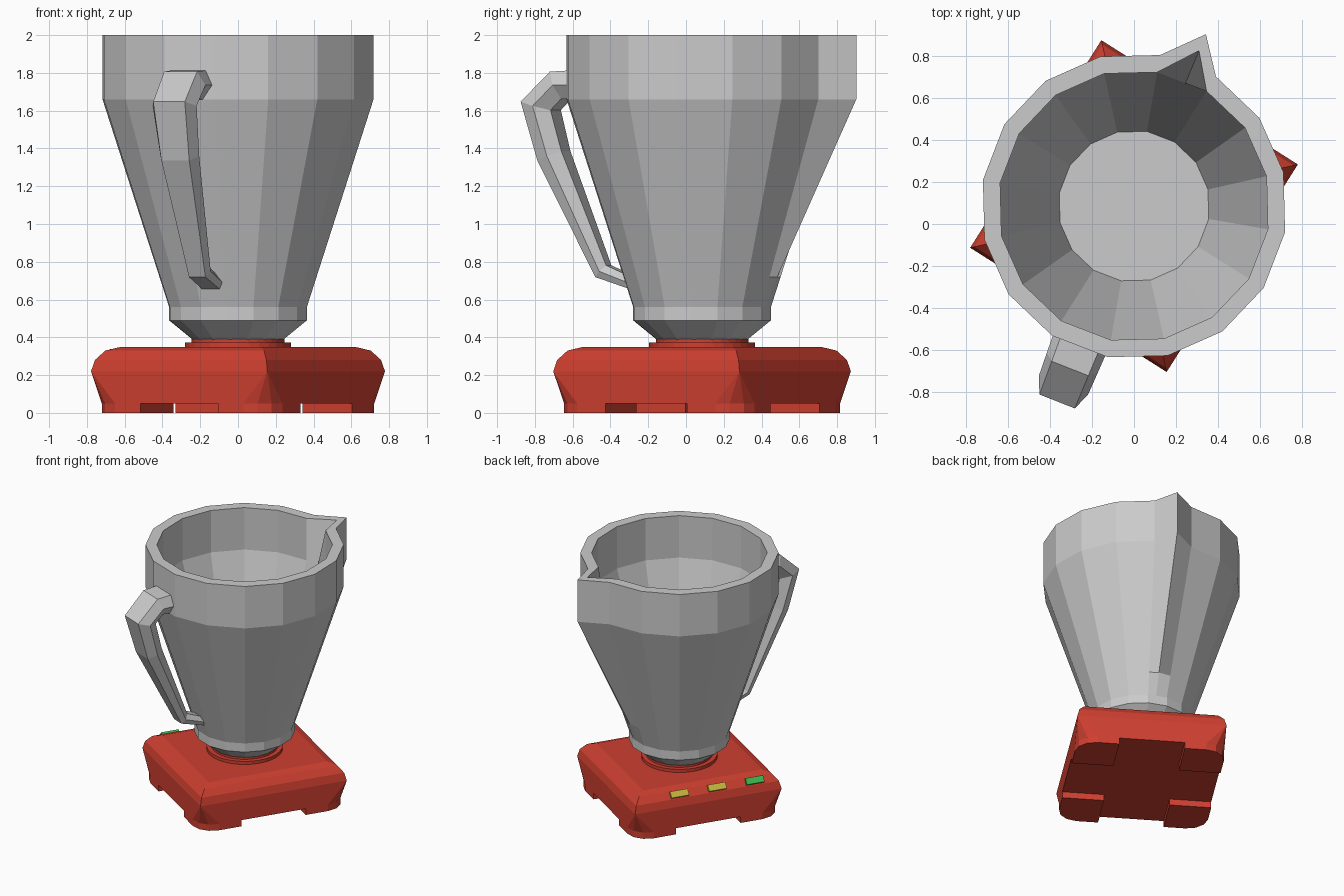
import bpy, bmesh
from math import cos, sin, radians, pi
from mathutils import Matrix, Vector

if "Cube" in bpy.data.objects:
    bpy.data.objects.remove(bpy.data.objects["Cube"])

CY = 0.085                    # shared axis of jug and base
TURN = radians(-32.3)         # the base is turned on its axis
PLACE = Matrix.Translation((0, CY, 0)) @ Matrix.Rotation(TURN, 4, 'Z')


def material(name, rgb):
    m = bpy.data.materials.new(name)
    m.diffuse_color = (*rgb, 1)
    m.use_nodes = True
    m.node_tree.nodes["Principled BSDF"].inputs["Base Color"].default_value = m.diffuse_color
    return m


RED = material("red", (0.62, 0.05, 0.03))
YELLOW = material("yellow", (0.6, 0.5, 0.05))
GREEN = material("green", (0.05, 0.5, 0.08))


def finish(bm, name, mat=None, matrix=None):
    bmesh.ops.remove_doubles(bm, verts=bm.verts, dist=1e-4)
    bmesh.ops.recalc_face_normals(bm, faces=bm.faces)
    me = bpy.data.meshes.new(name)
    bm.to_mesh(me)
    bm.free()
    if mat:
        me.materials.append(mat)
    ob = bpy.data.objects.new(name, me)
    if matrix:
        ob.matrix_world = matrix
    bpy.context.collection.objects.link(ob)
    return ob


def loft(name, rings, mat=None, matrix=None):
    """Skin equal-length point rings and cap both ends."""
    bm = bmesh.new()
    loops = [[bm.verts.new(p) for p in ring] for ring in rings]
    n = len(loops[0])
    for a, b in zip(loops, loops[1:]):
        for i in range(n):
            j = (i + 1) % n
            bm.faces.new((a[i], a[j], b[j], b[i]))
    bm.faces.new(loops[0][::-1])
    bm.faces.new(loops[-1])
    return finish(bm, name, mat, matrix)


def circle(r, z, n):
    return [(r * cos(2 * pi * i / n), r * sin(2 * pi * i / n), z) for i in range(n)]


# Jug: sixteen sides plus one extra column for the pouring spout
def jug_ring(r, z, spout=None):
    if spout is None:
        spout = r * cos(pi / 16)
    cols = [(12.7 + 22.5 * k, r) for k in range(16)]
    cols.insert(3, (67.3, spout))
    return [(q * cos(radians(a)), q * sin(radians(a)), z) for a, q in cols]


loft("jug", [
    jug_ring(0.24, 0.385), jug_ring(0.37, 0.49), jug_ring(0.37, 0.56),
    jug_ring(0.422, 0.72, 0.432), jug_ring(0.728, 1.66, 0.885), jug_ring(0.728, 2.0, 0.885),
    jug_ring(0.645, 2.0, 0.80), jug_ring(0.645, 1.66), jug_ring(0.36, 0.75),
], matrix=Matrix.Translation((0, CY, 0)))


# Handle: tapering six-sided bar swept along a bent path (distance, z, width, thickness)
path = [(0.67, 1.735, 0.27, 0.16), (0.80, 1.735, 0.26, 0.155), (0.915, 1.625, 0.25, 0.17),
        (0.84, 1.36, 0.22, 0.14), (0.56, 0.75, 0.13, 0.085), (0.37, 0.68, 0.14, 0.06)]
pts = [Vector((d, z)) for d, z, w, t in path]
rings = []
for i, (d, z, w, t) in enumerate(path):
    tan = Vector((0, 0))
    if i > 0:
        tan += (pts[i] - pts[i - 1]).normalized()
    if i < len(path) - 1:
        tan += (pts[i + 1] - pts[i]).normalized()
    tan.normalize()
    out = Vector((-tan.y, tan.x))
    section = [(0.36, 0.5), (0.5, 0), (0.3, -0.5), (-0.3, -0.5), (-0.5, 0), (-0.36, 0.5)]
    rings.append([(d + out.x * t * v, u * w, z + out.y * t * v) for u, v in section])
loft("handle", rings,
     matrix=Matrix.Translation((0, CY, 0)) @ Matrix.Rotation(radians(248.5), 4, 'Z'))


# Base body: sharp corners at the widest line, rounded corners below it
HX, HY = 0.552, 0.583


def arc(sx, sy, x, y, r, z):
    cx, cy = x - r, y - r
    p = [(sx * (cx + r * cos(a * pi / 6)), sy * (cy + r * sin(a * pi / 6)), z) for a in range(4)]
    return p if sx * sy > 0 else p[::-1]


CORNERS = [(1, 1), (-1, 1), (-1, -1), (1, -1)]


def base_ring(inset, z, r=0.0):
    return [p for sx, sy in CORNERS for p in arc(sx, sy, HX - inset, HY - inset, r, z)]


def base_body():
    bm = bmesh.new()
    levels = [(0, 0.05, 0.15), (0, 0.22), (0.015, 0.28), (0.055, 0.33), (0.11, 0.348)]
    loops = []
    for lv in levels:
        ring = [bm.verts.new(p) for p in base_ring(*lv)]
        if len(lv) < 3:       # sharp corner: a single vertex shared by the fan
            keep = [ring[4 * (i // 4)] for i in range(16)]
            for v in ring:
                if v not in keep:
                    bm.verts.remove(v)
            ring = keep
        loops.append(ring)
    for a, b in zip(loops, loops[1:]):
        for i in range(16):
            j = (i + 1) % 16
            face = list(dict.fromkeys((a[i], a[j], b[j], b[i])))
            if len(face) > 2:
                bm.faces.new(face)
    bm.faces.new(loops[0][::-1])
    bm.faces.new(list(dict.fromkeys(loops[-1])))
    return finish(bm, "base_body", RED, PLACE)


base_body()

# Four corner feet
for k, (sx, sy) in enumerate(CORNERS):
    ix, iy = sx * (HX - 0.309), sy * (HY - 0.327)

    def foot_ring(z):
        p = arc(sx, sy, HX, HY, 0.15, z)
        ends = [(sx * HX, iy, z), (ix, iy, z), (ix, sy * HY, z)]
        return p + (ends[::-1] if sx * sy > 0 else ends)

    loft(f"foot_{k + 1}", [foot_ring(0), foot_ring(0.05)], RED, PLACE)

# Stepped collar under the jug
loft("collar", [circle(0.28, 0.34, 32), circle(0.28, 0.373, 32),
                circle(0.245, 0.373, 32), circle(0.245, 0.39, 32)], RED, PLACE)

# Buttons on the sloping shoulder
for k, (y, mat) in enumerate([(0.22, YELLOW), (-0.08, YELLOW), (-0.38, GREEN)]):
    bm = bmesh.new()
    bmesh.ops.create_cube(bm, size=1, matrix=Matrix.Diagonal((0.05, 0.14, 0.04, 1)))
    finish(bm, f"button_{k + 1}", mat,
           PLACE @ Matrix.Translation((-HX + 0.035, y, 0.305)) @ Matrix.Rotation(radians(-50), 4, 'Y'))
